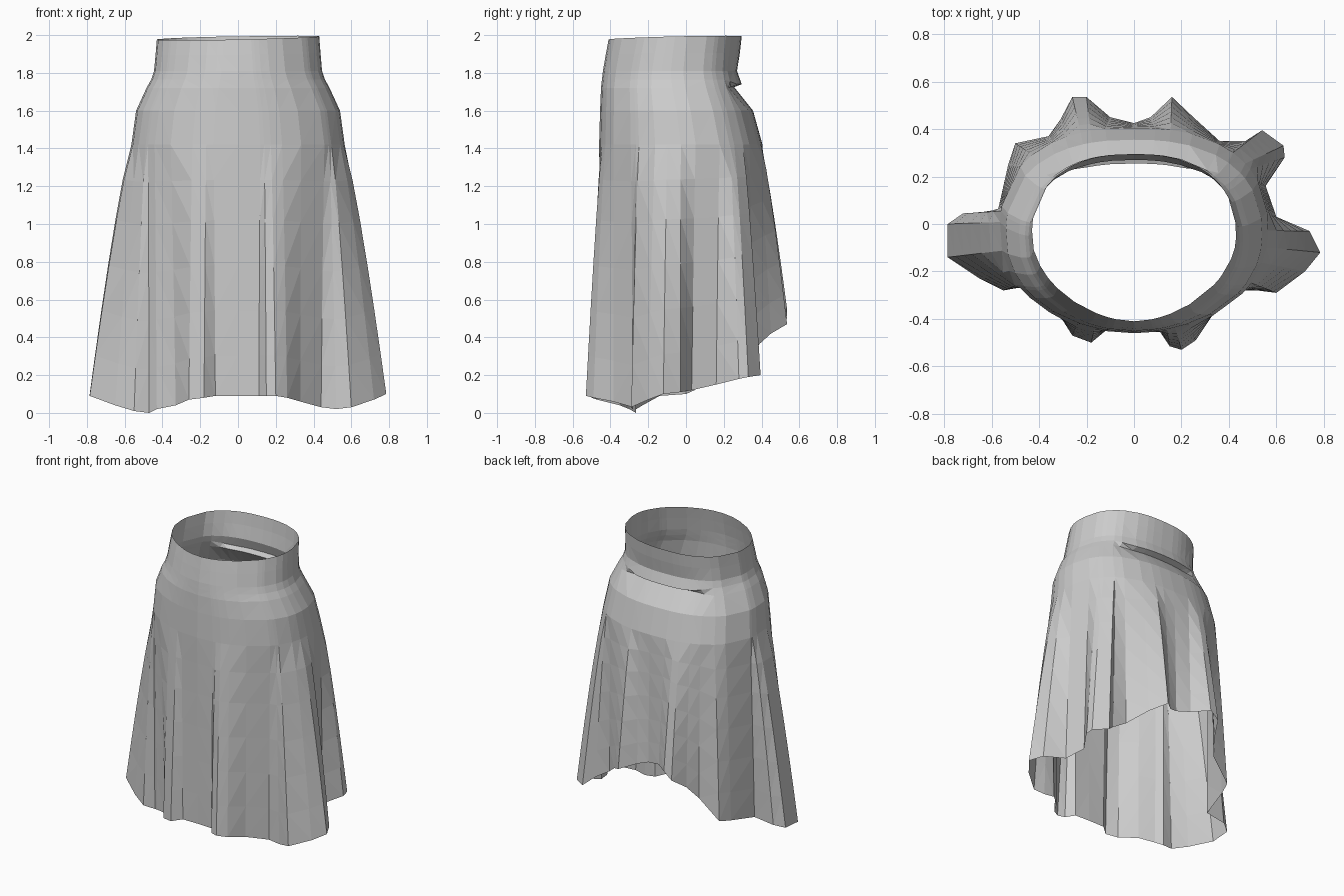
import bpy, bmesh, math

# Hem outline (x, y, z), counter-clockwise from front centre: fluted folds, raised at the back
HEM = [(0, -.45, .09), (.11, -.455, .09), (.15, -.515, .09), (.20, -.53, .09), (.26, -.49, .08),
       (.33, -.385, .06), (.44, -.28, .03), (.52, -.28, .02), (.60, -.29, .03), (.72, -.20, .07),
       (.785, -.12, .10), (.74, -.03, .11), (.60, .03, .12), (.555, .16, .15), (.635, .28, .18),
       (.63, .33, .19), (.54, .395, .20), (.47, .35, .26), (.36, .35, .33), (.25, .45, .42),
       (.16, .535, .47), (.07, .45, .50), (0, .425, .52), (-.10, .45, .54), (-.20, .535, .55),
       (-.26, .535, .50), (-.31, .44, .43), (-.36, .37, .34), (-.50, .34, .20), (-.53, .25, .18),
       (-.575, .05, .14), (-.72, .045, .12), (-.785, 0, .10), (-.785, -.14, .09), (-.65, -.23, .04),
       (-.55, -.28, .01), (-.47, -.265, 0), (-.43, -.30, .02), (-.33, -.35, .04), (-.26, -.47, .07),
       (-.18, -.50, .08), (-.12, -.45, .09)]

# Upper rings: z, half width, front y, back y, back y in the crease, crease sag, front roundness
RINGS = [(1.985, .430, -.41, .295, .295, 0, 1.8),
         (1.90, .437, -.425, .285, .285, 0, 1.85),
         (1.81, .445, -.44, .28, .27, 0, 1.9),
         (1.765, .46, -.445, .29, .295, -.025, 1.95),
         (1.72, .485, -.45, .305, .255, .005, 2.0),
         (1.60, .54, -.455, .355, .355, 0, 2.05),
         (1.42, .565, -.46, .405, .405, 0, 2.1)]


def ring_point(ring, hem):
    z, w, yf, yb, yc, sag, front_round = ring
    # angle of the hem point in normalised hip space
    a = math.atan2((hem[1] + .03) / .43, hem[0] / .565)
    c, s = math.cos(a), math.sin(a)
    # the back crease fades out to both sides
    crease = max(0, min(1, (s - .72) * 5))
    back = yb + (yc - yb) * crease
    mid = (yf + yb) / 2
    e = 2 / (2.4 if s > 0 else front_round)
    x = w * math.copysign(abs(c) ** e, c)
    y = mid + ((back - mid) if s > 0 else (mid - yf)) * math.copysign(abs(s) ** e, s)
    tilt = (.008 * s + .008 * c) * max(0, (z - 1.8) / .18)
    return (x, y, z + tilt + sag * crease)


def add_skirt():
    bm = bmesh.new()
    rows = [[bm.verts.new(ring_point(r, h)) for h in HEM] for r in RINGS]
    # Folds open out from the hip down to the hem
    for t in (.14, .3, .48, .66, .84, 1):
        row = []
        for h in HEM:
            p = ring_point(RINGS[-1], h)
            k = t ** .8
            row.append(bm.verts.new((p[0] + (h[0] - p[0]) * k,
                                     p[1] + (h[1] - p[1]) * k,
                                     p[2] + (h[2] - p[2]) * t)))
        rows.append(row)
    n = len(HEM)
    for up, low in zip(rows, rows[1:]):
        for i in range(n):
            j = (i + 1) % n
            bm.faces.new((low[i], low[j], up[j], up[i]))
    bmesh.ops.triangulate(bm, faces=bm.faces[:])
    me = bpy.data.meshes.new("skirt")
    bm.to_mesh(me)
    bm.free()
    ob = bpy.data.objects.new("skirt", me)
    bpy.context.collection.objects.link(ob)


add_skirt()
